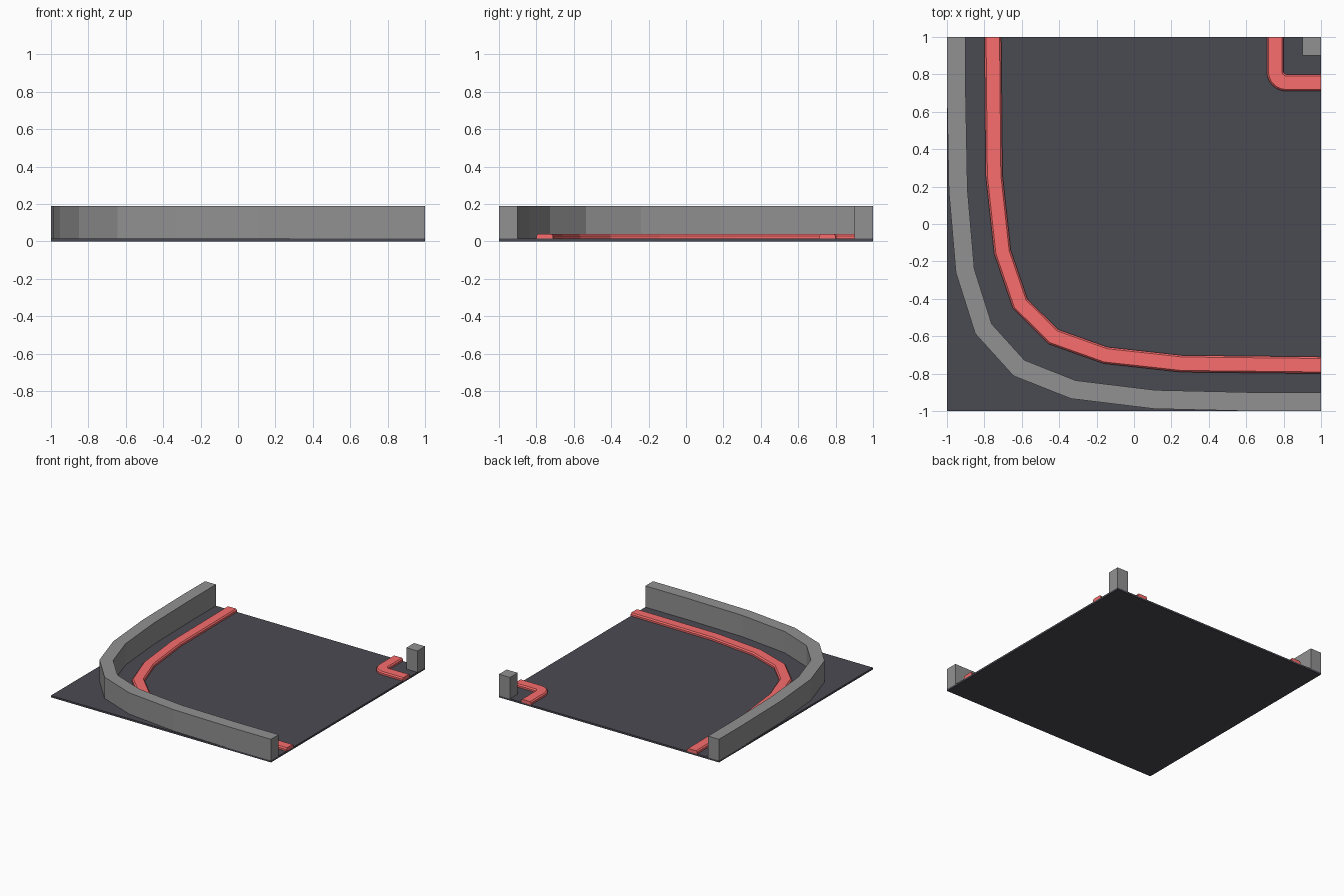
import bpy, bmesh
from math import cos, sin, pi
from mathutils import Vector

if "Cube" in bpy.data.objects:
    bpy.data.objects.remove(bpy.data.objects["Cube"])


def material(name, rgb):
    m = bpy.data.materials.new(name)
    m.diffuse_color = (*rgb, 1)
    m.use_nodes = True
    m.node_tree.nodes["Principled BSDF"].inputs["Base Color"].default_value = m.diffuse_color
    return m


def finish(name, bm, mat=None):
    bmesh.ops.recalc_face_normals(bm, faces=bm.faces)
    me = bpy.data.meshes.new(name)
    bm.to_mesh(me)
    bm.free()
    ob = bpy.data.objects.new(name, me)
    bpy.context.collection.objects.link(ob)
    if mat:
        me.materials.append(mat)
    return ob


def box(name, lo, hi, mat=None):
    bm = bmesh.new()
    bmesh.ops.create_cube(bm, size=1)
    for v in bm.verts:
        v.co = [(a + b) / 2 + c * (b - a) for a, b, c in zip(lo, hi, v.co)]
    return finish(name, bm, mat)


def sweep(name, path, section, mat=None):
    """Sweep an (offset, z) section along a flat path with mitred corners."""
    pts = [Vector(p) for p in path]
    dirs = [(b - a).normalized() for a, b in zip(pts, pts[1:])]
    bm = bmesh.new()
    rings = []
    for i, p in enumerate(pts):
        d0, d1 = dirs[max(i - 1, 0)], dirs[min(i, len(dirs) - 1)]
        t = (d0 + d1).normalized()
        n = Vector((-t.y, t.x)) / t.dot(d0)
        rings.append([bm.verts.new((*(p + n * o), z)) for o, z in section])
    k = len(section)
    for a, b in zip(rings, rings[1:]):
        for j in range(k):
            bm.faces.new((a[j], a[(j + 1) % k], b[(j + 1) % k], b[j]))
    bm.faces.new(rings[0])
    bm.faces.new(rings[-1])
    return finish(name, bm, mat)


asphalt = material("asphalt", (0.068, 0.068, 0.085))
red = material("kerb_red", (0.95, 0.153, 0.153))
concrete = material("concrete", (0.283, 0.283, 0.283))
TOP = 0.015

# Road plate
box("road_plate", (-1, -1, 0), (1, 1, TOP), asphalt)

# Outer wall around the wide bend, and the post at the inside corner
wall_path = [(-0.95, 1), (-0.95, 0.7), (-0.94, 0.18), (-0.903, -0.25), (-0.805, -0.56),
             (-0.615, -0.77), (-0.325, -0.885), (0.11, -0.938), (0.62, -0.95), (1, -0.95)]
wall = [(-0.05, TOP), (0.05, TOP), (0.05, 0.19), (-0.05, 0.19)]
sweep("outer_wall", wall_path, wall, concrete)
box("inner_post", (0.9, 0.9, TOP), (1, 1, 0.19), concrete)

# Kerbs share one bevelled section
kerb = [(-0.045, TOP), (0.045, TOP), (0.045, 0.03), (0.036, 0.04), (-0.036, 0.04), (-0.045, 0.03)]
half = [(-0.755, 1), (-0.748, 0.26), (-0.703, -0.15), (-0.608, -0.427)]
outer_path = half + [(-0.43, -0.603), (-0.152, -0.702), (0.255, -0.747), (1, -0.755)]
sweep("outer_kerb", outer_path, kerb, red)

# Small kerb with a rounded corner
c, r = 0.815, 0.06
arc = [(c + r * cos(a), c + r * sin(a)) for a in (pi + i * pi / 12 for i in range(7))]
sweep("inner_kerb", [(c - r, 1)] + arc + [(1, c - r)], kerb, red)
